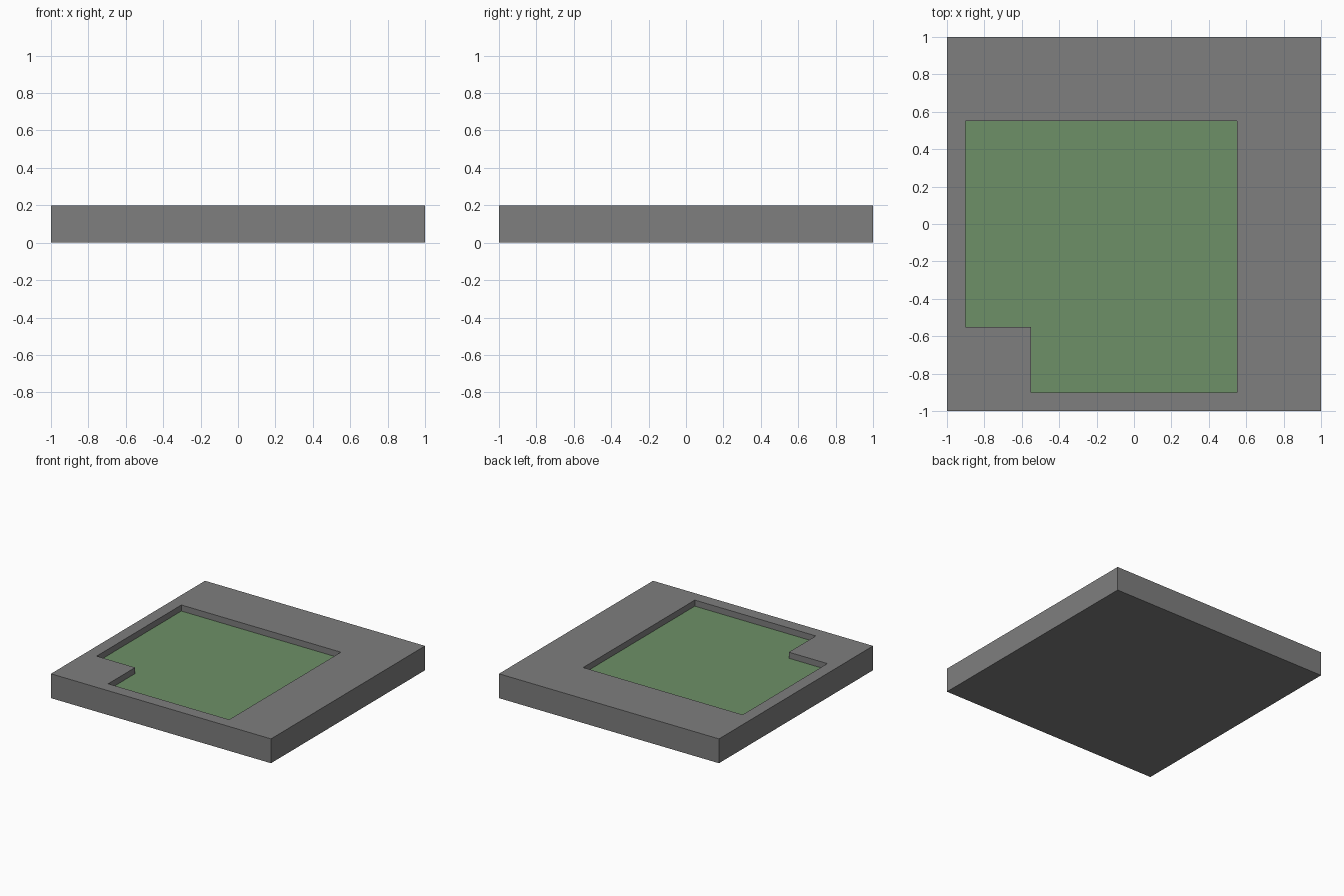
import bpy, bmesh

if "Cube" in bpy.data.objects:
    bpy.data.objects.remove(bpy.data.objects["Cube"])

SIZE, HEIGHT, FLOOR = 1.0, 0.2, 0.15
FAR, NOTCH, NEAR = -0.9, -0.55, 0.55


def material(name, rgb):
    mat = bpy.data.materials.new(name)
    mat.diffuse_color = (*rgb, 1.0)
    mat.use_nodes = True
    mat.node_tree.nodes["Principled BSDF"].inputs["Base Color"].default_value = mat.diffuse_color
    return mat


def prism(name, outline, z0, z1):
    """Closed solid made by raising a flat outline from z0 to z1."""
    bm = bmesh.new()
    base = bm.faces.new([bm.verts.new((x, y, z0)) for x, y in outline])
    top = bmesh.ops.extrude_face_region(bm, geom=[base], use_keep_orig=True)["geom"]
    for v in top:
        if isinstance(v, bmesh.types.BMVert):
            v.co.z = z1
    bmesh.ops.recalc_face_normals(bm, faces=bm.faces[:])
    mesh = bpy.data.meshes.new(name)
    bm.to_mesh(mesh)
    bm.free()
    obj = bpy.data.objects.new(name, mesh)
    bpy.context.collection.objects.link(obj)
    return obj


# Square paving slab
slab = prism("paving_slab", [(-SIZE, -SIZE), (SIZE, -SIZE), (SIZE, SIZE), (-SIZE, SIZE)], 0, HEIGHT)
slab.data.materials.append(material("grey_paving", (0.21, 0.21, 0.21)))
slab.data.materials.append(material("grass_green", (0.155, 0.28, 0.135)))

# Sunken lawn pocket with one notched corner
pocket = prism("lawn_pocket_cutter", [(NOTCH, FAR), (NEAR, FAR), (NEAR, NEAR),
                                      (FAR, NEAR), (FAR, NOTCH), (NOTCH, NOTCH)], FLOOR, HEIGHT + 0.1)
pocket.hide_render = True
cut = slab.modifiers.new("lawn_pocket", "BOOLEAN")
cut.operation, cut.solver, cut.object = "DIFFERENCE", "EXACT", pocket
bpy.context.view_layer.objects.active = slab
bpy.ops.object.modifier_apply(modifier=cut.name)
bpy.data.objects.remove(pocket)

# Lawn colour on the upward faces below the rim
for face in slab.data.polygons:
    is_lawn = face.normal.z > 0.9 and face.center.z < HEIGHT - 0.01
    face.material_index = 1 if is_lawn else 0
